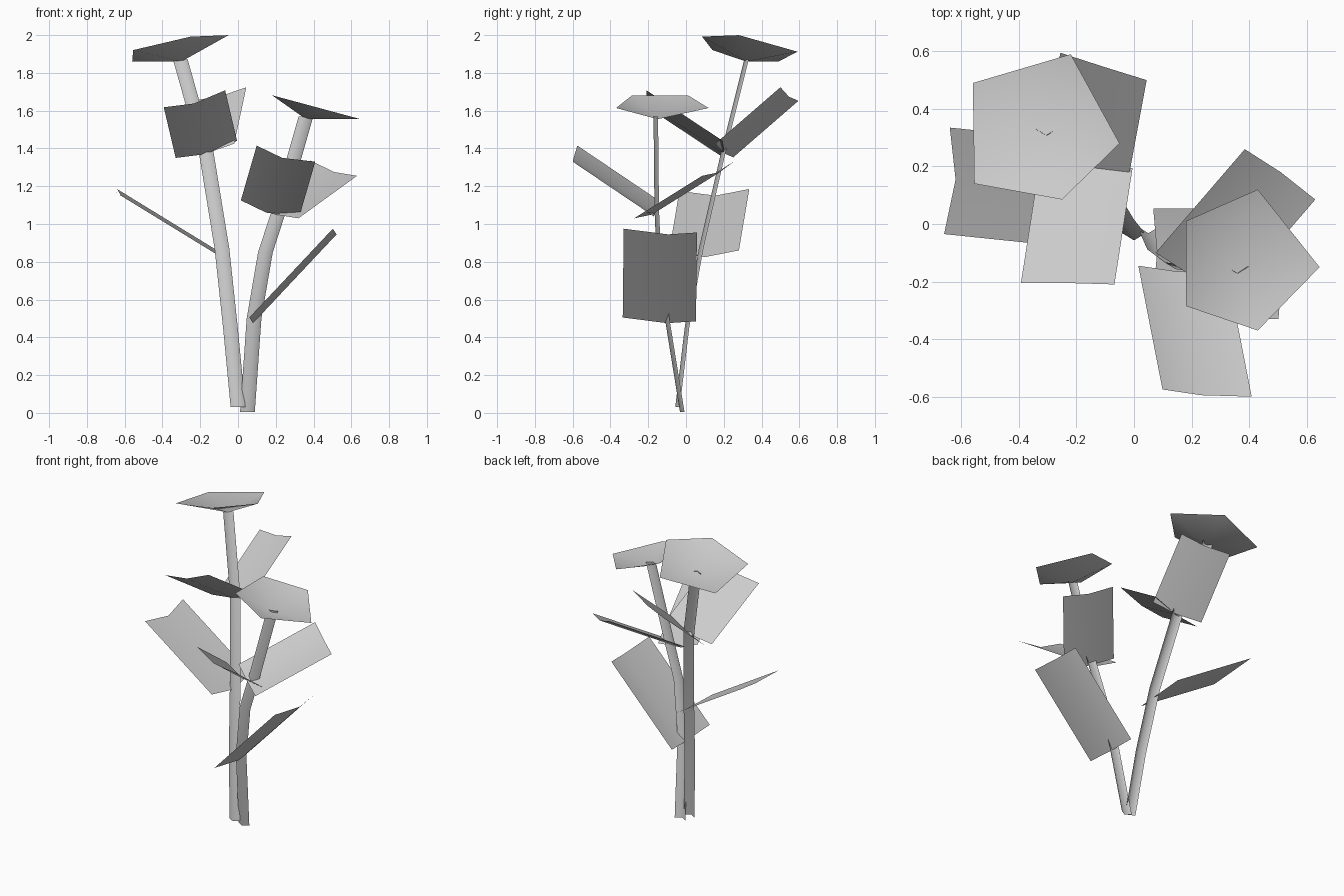
import bpy
import bmesh
from mathutils import Vector

cube = bpy.data.objects.get("Cube")
if cube:
    bpy.data.objects.remove(cube, do_unlink=True)

# One plain grey for the whole plant
grey = bpy.data.materials.new("plain_grey")
grey.use_nodes = True
colour = (0.6, 0.6, 0.6, 1)
grey.diffuse_color = colour
grey.node_tree.nodes["Principled BSDF"].inputs["Base Color"].default_value = colour


def finish(name, bm):
    """Turn a bmesh into a smooth-shaded object."""
    for face in bm.faces:
        face.smooth = True
    mesh = bpy.data.meshes.new(name)
    bm.to_mesh(mesh)
    bm.free()
    mesh.materials.append(grey)
    obj = bpy.data.objects.new(name, mesh)
    bpy.context.collection.objects.link(obj)
    return obj


def strip(name, rows):
    """Skin consecutive rows of points with quads."""
    bm = bmesh.new()
    grid = [[bm.verts.new(p) for p in row] for row in rows]
    for low, high in zip(grid, grid[1:]):
        for i in range(len(low) - 1):
            bm.faces.new((low[i], low[i + 1], high[i + 1], high[i]))
    return finish(name, bm)


def stem(name, path, half_width=0.039, fold=0.012):
    """Folded ribbon following a path, its ridge towards the front."""
    rows = []
    for point in path:
        c = Vector(point)
        rows.append([c + Vector((-half_width, fold, 0)),
                     c + Vector((0, -fold, 0)),
                     c + Vector((half_width, fold, 0))])
    return strip(name, rows)


def leaf(name, base, reach):
    """Leaf folded along its middle: a three-point base swept by reach."""
    points = [Vector(p) for p in base]
    return strip(name, [points, [p + Vector(reach) for p in points]])


def flower(name, centre, rim, level, slope):
    """Shallow five-sided cup whose rim lies on a tilted plane."""
    bm = bmesh.new()
    hub = bm.verts.new(centre)
    ring = []
    for x, y in rim:
        z = level + slope[0] * (x - centre[0]) + slope[1] * (y - centre[1])
        ring.append(bm.verts.new((x, y, z)))
    for a, b in zip(ring, ring[1:] + ring[:1]):
        bm.faces.new((hub, a, b))
    return finish(name, bm)


# Stems
stem("tall_stem", [(0, -.045, .03), (-.04, .005, .45), (-.085, .08, .87),
                   (-.17, .2, 1.39), (-.305, .32, 1.87)])
stem("short_stem", [(.05, -.02, .005), (.085, -.1, .5), (.145, -.145, .85),
                    (.22, -.155, 1.08), (.36, -.16, 1.57)])

# Flowers
flower("tall_flower", (-.3, .32, 1.86),
       [(-.25, .085), (-.05, .28), (-.22, .59), (-.56, .49), (-.555, .14)],
       1.942, (.204, -.17))
flower("short_flower", (.36, -.15, 1.555),
       [(.43, -.37), (.645, -.15), (.43, .12), (.18, .01), (.18, -.285)],
       1.633, (-.27, 0))

# Leaves on the tall stem
leaf("tall_front_leaf", [(-.33, .2, 1.35), (-.17, .2, 1.37), (-.005, .195, 1.44)],
     (-.063, -.405, .268))
leaf("tall_back_leaf", [(-.02, .155, 1.425), (-.165, .2, 1.375), (-.32, .25, 1.353)],
     (.064, .345, .299))
leaf("tall_side_leaf", [(-.11, .28, .86), (-.09, .1, .825), (-.13, -.09, .85)],
     (-.53, .055, .325))

# Leaves on the short stem
leaf("short_front_leaf", [(.015, -.145, 1.125), (.15, -.165, 1.06), (.325, -.17, 1.04)],
     (.084, -.43, .29))
leaf("short_back_leaf", [(.32, -.275, 1.03), (.2, -.18, 1.05), (.075, -.1, 1.11)],
     (.31, .36, .225))
leaf("short_side_leaf", [(.06, -.335, .505), (.08, -.1, .475), (.067, .053, .485)],
     (.442, .005, .47))
